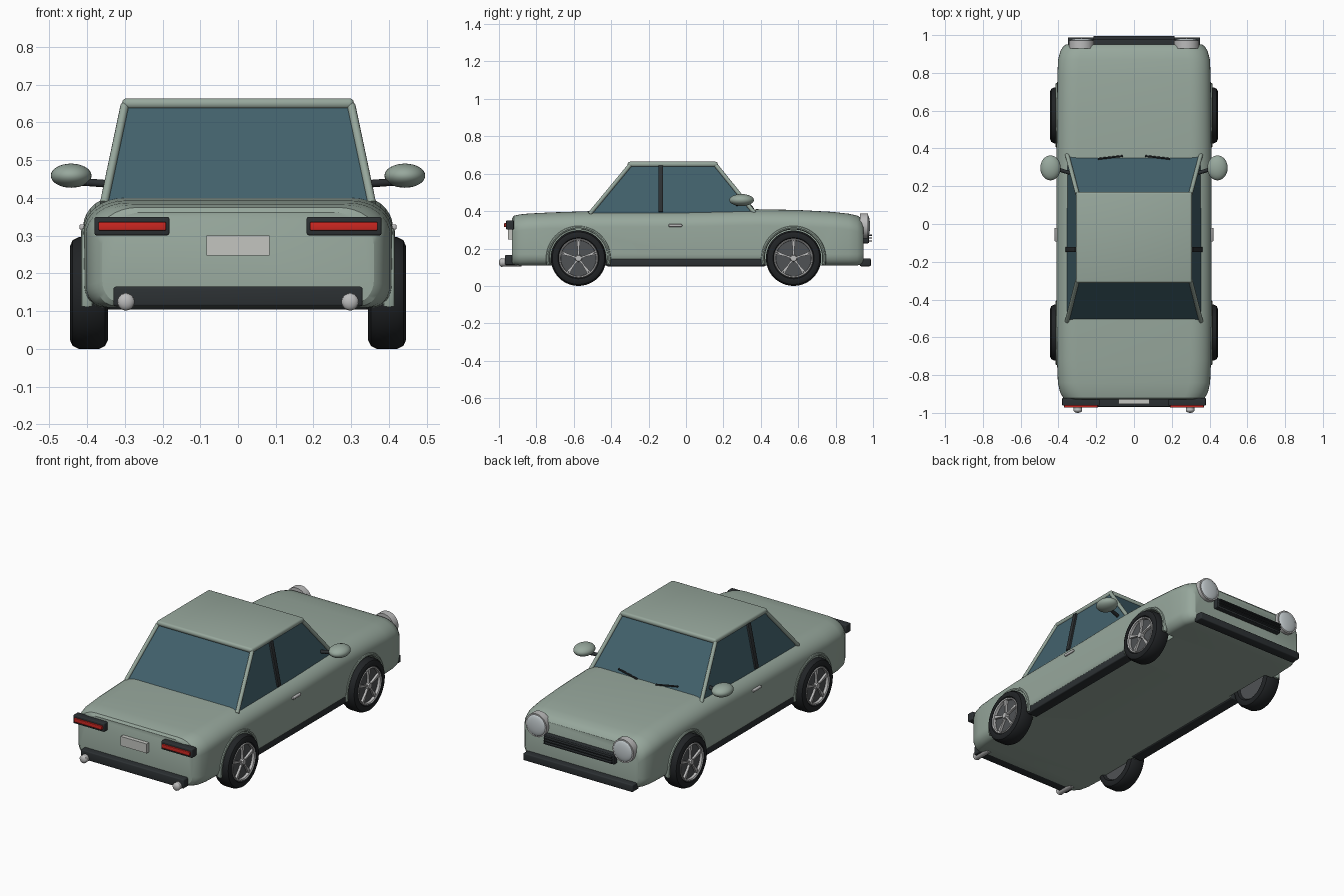
import bpy, bmesh
from math import sin, cos, pi, radians
from mathutils import Vector, Matrix

if "Cube" in bpy.data.objects:
    bpy.data.objects.remove(bpy.data.objects["Cube"])


def mat(name, *rgb):
    m = bpy.data.materials.new(name)
    m.diffuse_color = (*rgb, 1)
    m.use_nodes = True
    m.node_tree.nodes["Principled BSDF"].inputs["Base Color"].default_value = m.diffuse_color
    return m


PAINT = mat("paint", 0.31, 0.39, 0.335)
DARK = mat("dark_trim", 0.025, 0.03, 0.033)
RUBBER = mat("rubber", 0.015, 0.017, 0.019)
GLASS = mat("glass", 0.055, 0.12, 0.15)
CHROME = mat("chrome", 0.5, 0.5, 0.5)
LENS = mat("lens", 0.55, 0.6, 0.62)
DISH = mat("wheel_dish", 0.08, 0.085, 0.09)
RED = mat("red_lens", 0.6, 0.02, 0.015)
PLATE = mat("plate", 0.55, 0.56, 0.53)


def finish(name, bm, m, angle=35):
    bmesh.ops.recalc_face_normals(bm, faces=bm.faces)
    me = bpy.data.meshes.new(name)
    bm.to_mesh(me)
    bm.free()
    ob = bpy.data.objects.new(name, me)
    bpy.context.collection.objects.link(ob)
    me.materials.append(m)
    smooth(ob, angle)
    return ob


def smooth(ob, angle=35):
    bpy.ops.object.select_all(action='DESELECT')
    ob.select_set(True)
    bpy.context.view_layer.objects.active = ob
    bpy.ops.object.shade_smooth_by_angle(angle=radians(angle))


def box(name, lo, hi, m, bevel=0.0, rot=None):
    lo, hi = Vector(lo), Vector(hi)
    bm = bmesh.new()
    bmesh.ops.create_cube(bm, size=1)
    bmesh.ops.scale(bm, vec=hi - lo, verts=bm.verts)
    bmesh.ops.translate(bm, vec=(lo + hi) / 2, verts=bm.verts)
    if bevel:
        bmesh.ops.bevel(bm, geom=bm.edges[:], offset=bevel, segments=3, profile=0.5, affect='EDGES')
    if rot:
        bm.transform(rot)
    return finish(name, bm, m)


def rod(name, a, b, r, m, r2=None, seg=16):
    a, b = Vector(a), Vector(b)
    d = b - a
    bm = bmesh.new()
    bmesh.ops.create_cone(bm, cap_ends=True, segments=seg, radius1=r, radius2=r2 or r, depth=d.length)
    bm.transform(Matrix.Translation((a + b) / 2) @ d.to_track_quat('Z', 'Y').to_matrix().to_4x4())
    return finish(name, bm, m)


def ball(name, c, size, m):
    bm = bmesh.new()
    bmesh.ops.create_uvsphere(bm, u_segments=32, v_segments=16, radius=1)
    bm.transform(Matrix.Translation(c) @ Matrix.Diagonal((*size, 1)))
    return finish(name, bm, m)


def lathe_x(name, profile, centre, side, m):
    """Revolve (x, radius) points about the wheel axle."""
    bm = bmesh.new()
    rings = [[bm.verts.new((side * x, centre[0] + r * cos(a), centre[1] + r * sin(a)))
              for a in [2 * pi * i / 48 for i in range(48)]] for x, r in profile]
    skin(bm, rings)
    return finish(name, bm, m)


def skin(bm, rings):
    for p, q in zip(rings, rings[1:]):
        for i in range(len(p)):
            j = (i + 1) % len(p)
            bm.faces.new((p[i], p[j], q[j], q[i]))


# Body: rounded sections lofted along the length (y, half width, bottom, top)
stations = [(-0.93, 0.36, 0.122, 0.362), (-0.92, 0.375, 0.114, 0.375), (-0.89, 0.392, 0.11, 0.382),
            (-0.84, 0.403, 0.11, 0.387), (-0.72, 0.408, 0.11, 0.393), (-0.5, 0.41, 0.11, 0.4),
            (0, 0.41, 0.11, 0.402), (0.38, 0.41, 0.11, 0.41), (0.6, 0.408, 0.11, 0.406),
            (0.78, 0.406, 0.11, 0.396), (0.87, 0.402, 0.11, 0.386), (0.915, 0.39, 0.11, 0.376),
            (0.94, 0.375, 0.112, 0.362), (0.95, 0.36, 0.12, 0.348)]


def section(y, w, zb, zt):
    half = []
    for i in range(9):
        a = pi / 2 * i / 8
        half.append((w - 0.05 + 0.05 * sin(a), zb + 0.06 * (1 - cos(a))))
    for i in range(9):
        a = pi / 2 * i / 8
        half.append((w - 0.11 + 0.11 * cos(a), zt - 0.085 + 0.085 * sin(a)))
    return [(x, y, z) for x, z in half] + [(-x, y, z) for x, z in reversed(half)]


bm = bmesh.new()
rings = [[bm.verts.new(p) for p in section(*s)] for s in stations]
skin(bm, rings)
bm.faces.new(rings[0])
bm.faces.new(rings[-1])
body = finish("body", bm, PAINT)

# Wheel wells cut from the body
WY, WZ = 0.575, 0.148
for sx in (-1, 1):
    for y in (-WY, WY):
        cut = rod("well_cutter", (sx * 0.325, y, WZ), (sx * 0.5, y, WZ), 0.157, PAINT, seg=64)
        cut.hide_render = True
        mod = body.modifiers.new("well", 'BOOLEAN')
        mod.object, mod.operation, mod.solver = cut, 'DIFFERENCE', 'EXACT'
        bpy.context.view_layer.objects.active = body
        bpy.ops.object.modifier_apply(modifier=mod.name)
        bpy.data.objects.remove(cut)
smooth(body, 30)

# Wheels and arch lips
for sx, sn in ((-1, "left"), (1, "right")):
    for y, yn in ((-WY, "rear"), (WY, "front")):
        n = f"{yn}_{sn}"
        lathe_x(n + "_tyre", [(0.36, 0.1), (0.347, 0.11), (0.345, 0.125), (0.352, 0.14), (0.368, 0.148),
                              (0.422, 0.148), (0.438, 0.14), (0.445, 0.125), (0.443, 0.11), (0.432, 0.1),
                              (0.36, 0.1)], (y, WZ), sx, RUBBER)
        lathe_x(n + "_rim", [(0.42, 0.094), (0.44, 0.096), (0.443, 0.102), (0.436, 0.106), (0.42, 0.104),
                             (0.42, 0.094)], (y, WZ), sx, CHROME)
        rod(n + "_dish", (sx * 0.36, y, WZ), (sx * 0.425, y, WZ), 0.1, DISH, seg=48)
        rod(n + "_hub", (sx * 0.42, y, WZ), (sx * 0.444, y, WZ), 0.02, CHROME, 0.016, 24)
        for k in range(5):
            turn = Matrix.Translation((0, y, WZ)) @ Matrix.Rotation(2 * pi * k / 5, 4, 'X')
            for t in (-1, 1):
                splay = turn @ Matrix.Rotation(t * 0.1, 4, 'X')
                x0, x1 = sorted((sx * 0.422, sx * 0.438))
                box(n + "_spoke", (x0, t * 0.004 - 0.004, 0.01), (x1, t * 0.004 + 0.004, 0.098), CHROME, rot=splay)
        bm = bmesh.new()
        arc = []
        for i in range(41):
            a = radians(-12 + 204 * i / 40)
            arc.append([bm.verts.new((sx * (0.4 + 0.016 * cos(b)), y + (0.164 + 0.011 * sin(b)) * cos(a),
                                      WZ + (0.164 + 0.011 * sin(b)) * sin(a)))
                        for b in [2 * pi * j / 10 for j in range(10)]])
        skin(bm, arc)
        bm.faces.new(arc[0])
        bm.faces.new(arc[-1])
        finish(n + "_arch_lip", bm, PAINT)

# Glasshouse: tapered block, then pillars and roof
base = [(-0.355, -0.515, 0.385), (0.355, -0.515, 0.385), (0.355, 0.37, 0.385), (-0.355, 0.37, 0.385)]
top = [(-0.3, -0.3, 0.645), (0.3, -0.3, 0.645), (0.3, 0.16, 0.645), (-0.3, 0.16, 0.645)]
bm = bmesh.new()
lo, hi = [[bm.verts.new(p) for p in ring] for ring in (base, top)]
skin(bm, [lo, hi])
bm.faces.new(lo)
bm.faces.new(hi)
finish("window_glass", bm, GLASS, 20)
for a, b in zip(base, top):
    rod("corner_pillar", a, b, 0.011, PAINT)
box("roof", (-0.307, -0.312, 0.636), (0.307, 0.17, 0.664), PAINT, 0.012)
for s in (-1, 1):
    x, y = s * 0.352, -0.135
    lean = Matrix.Translation((x, y, 0.395)) @ Matrix.Rotation(-s * 0.208, 4, 'Y')
    box("door_pillar", (-0.012, -0.013, 0), (0.012, 0.013, 0.252), DARK, 0.003, lean)
    # Mirrors, handles, sills
    ball("mirror", (s * 0.442, 0.297, 0.459), (0.054, 0.066, 0.032), PAINT)
    rod("mirror_stalk", (s * 0.34, 0.27, 0.437), (s * 0.42, 0.295, 0.443), 0.01, DARK)
    x0, x1 = sorted((s * 0.4, s * 0.42))
    box("door_handle", (x0, -0.093, 0.316), (x1, -0.02, 0.33), CHROME, 0.004)
    x0, x1 = sorted((s * 0.34, s * 0.405))
    box("sill", (x0, -0.425, 0.105), (x1, 0.425, 0.147), DARK, 0.006)
    # Wipers lie on the windscreen
    rod("wiper", (s * 0.06, 0.36, 0.412), (s * 0.19, 0.345, 0.43), 0.005, DARK, seg=8)
    # Headlights
    rod("headlight_rim", (s * 0.278, 0.93, 0.32), (s * 0.278, 0.972, 0.32), 0.067, CHROME, seg=40)
    ball("headlight_lens", (s * 0.278, 0.97, 0.32), (0.06, 0.014, 0.06), LENS)
    # Tail lights and exhausts
    x0, x1 = sorted((s * 0.182, s * 0.38))
    box("tail_light_housing", (x0, -0.962, 0.301), (x1, -0.92, 0.35), DARK, 0.005)
    x0, x1 = sorted((s * 0.191, s * 0.37))
    box("tail_light", (x0, -0.972, 0.314), (x1, -0.95, 0.336), RED, 0.003)
    rod("exhaust", (s * 0.297, -0.88, 0.125), (s * 0.297, -0.99, 0.125), 0.022, CHROME, seg=24)
    ball("exhaust_tip", (s * 0.297, -0.985, 0.125), (0.023, 0.015, 0.023), CHROME)

# Bumpers, plate and grille
box("rear_bumper", (-0.33, -0.968, 0.113), (0.33, -0.9, 0.165), DARK, 0.006)
box("front_bumper", (-0.35, 0.93, 0.105), (0.35, 0.988, 0.147), DARK, 0.006)
box("number_plate", (-0.083, -0.953, 0.247), (0.083, -0.92, 0.301), PLATE)
box("grille", (-0.225, 0.93, 0.228), (0.225, 0.978, 0.285), DARK, 0.004)
for i in range(3):
    z = 0.241 + 0.015 * i
    box("grille_slat", (-0.215, 0.96, z - 0.003), (0.215, 0.994, z + 0.003), DARK)
